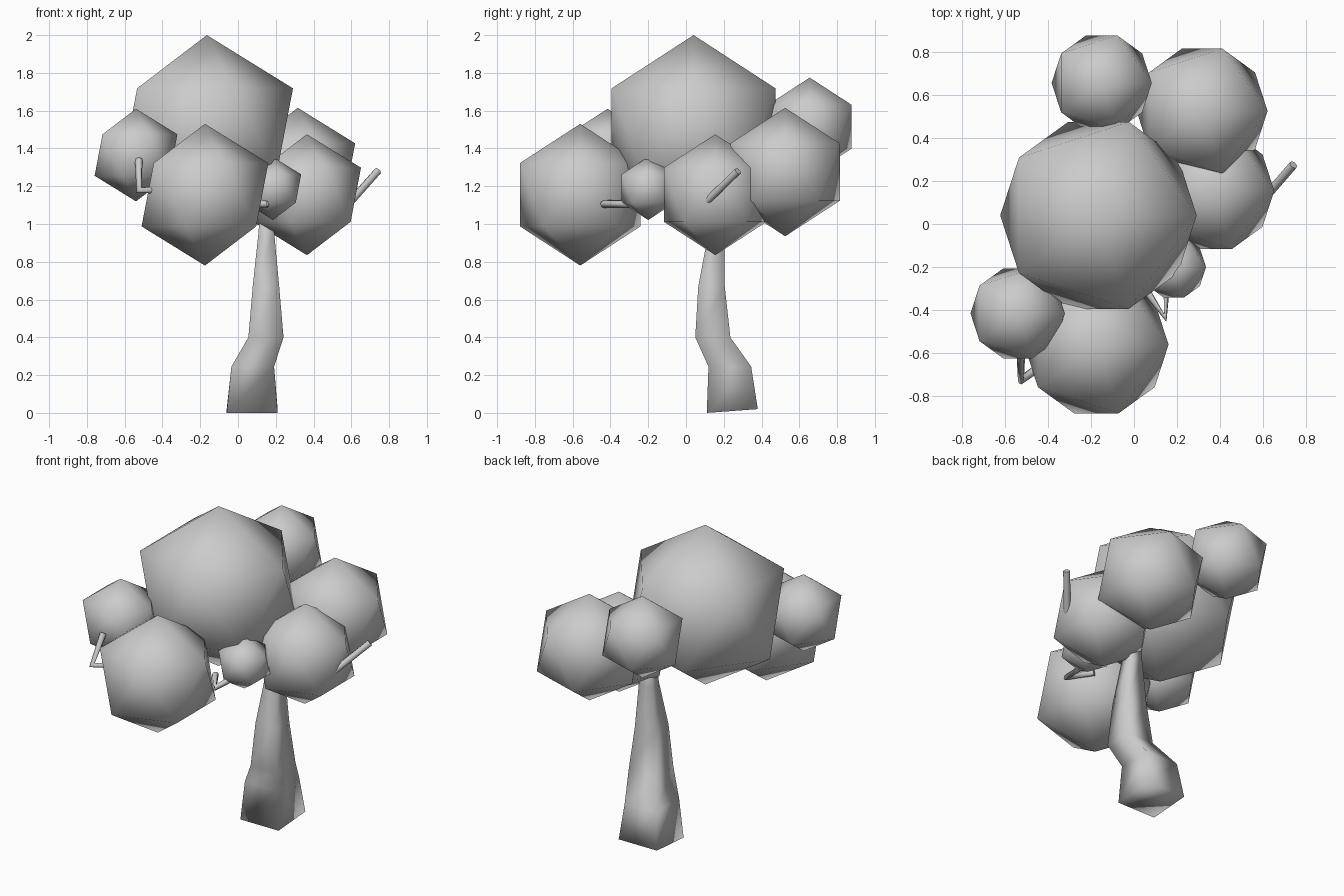
import bpy
import bmesh
from mathutils import Vector

if "Cube" in bpy.data.objects:
    bpy.data.objects.remove(bpy.data.objects["Cube"])

# One plain grey for the whole tree
grey = bpy.data.materials.new("plain_grey")
grey.use_nodes = True
colour = (0.6, 0.6, 0.6, 1)
grey.diffuse_color = colour
grey.node_tree.nodes["Principled BSDF"].inputs["Base Color"].default_value = colour


def add_mesh(name, bm):
    bmesh.ops.recalc_face_normals(bm, faces=bm.faces)
    for face in bm.faces:
        face.smooth = True
    mesh = bpy.data.meshes.new(name)
    bm.to_mesh(mesh)
    bm.free()
    mesh.materials.append(grey)
    obj = bpy.data.objects.new(name, mesh)
    bpy.context.collection.objects.link(obj)
    return obj


def foliage(name, centre, radius):
    bm = bmesh.new()
    bmesh.ops.create_icosphere(bm, subdivisions=1, radius=radius)
    add_mesh(name, bm).location = centre


def branch(name, points, radius=0.02):
    curve = bpy.data.curves.new(name, "CURVE")
    curve.dimensions = "3D"
    curve.bevel_depth = radius
    curve.bevel_resolution = 2
    curve.use_fill_caps = True
    spline = curve.splines.new("POLY")
    spline.points.add(len(points) - 1)
    for point, co in zip(spline.points, points):
        point.co = (*co, 1)
    spline.use_smooth = True
    curve.materials.append(grey)
    bpy.context.collection.objects.link(bpy.data.objects.new(name, curve))


# Leaf clumps
foliage("crown_foliage", (-0.165, 0.04, 1.49), 0.51)
foliage("front_foliage", (-0.175, -0.56, 1.155), 0.375)
foliage("front_right_foliage", (-0.54, -0.415, 1.365), 0.245)
foliage("left_foliage", (0.365, 0.155, 1.155), 0.32)
foliage("back_left_foliage", (0.316, 0.525, 1.275), 0.34)
foliage("back_foliage", (-0.15, 0.655, 1.515), 0.26)
foliage("front_left_foliage", (0.185, -0.2, 1.188), 0.167)

# Bent square trunk: centre x, centre y, height, half width x, half width y, tilt
sections = [
    (0.075, 0.245, 0.01, 0.135, 0.135, 0.01),
    (0.078, 0.232, 0.245, 0.113, 0.113, 0.0),
    (0.148, 0.142, 0.4, 0.093, 0.093, 0.0),
    (0.148, 0.135, 0.67, 0.07, 0.07, 0.0),
    (0.15, 0.16, 0.95, 0.042, 0.042, 0.0),
    (0.15, 0.17, 1.15, 0.028, 0.028, 0.0),
]
bm = bmesh.new()
rings = []
for x, y, z, w, d, tilt in sections:
    rings.append([bm.verts.new(Vector((x + sx * w, y + sy * d, z + sy * tilt)))
                  for sx, sy in ((-1, -1), (1, -1), (1, 1), (-1, 1))])
for low, high in zip(rings, rings[1:]):
    for i in range(4):
        j = (i + 1) % 4
        bm.faces.new((low[i], low[j], high[j], high[i]))
bm.faces.new(rings[0])
bm.faces.new(rings[-1])
add_mesh("trunk", bm)

# Bare twigs poking out of the leaves
branch("right_twig", [(-0.42, -0.65, 1.18), (-0.525, -0.725, 1.18), (-0.525, -0.61, 1.34)])
branch("left_twig", [(0.58, 0.09, 1.1), (0.74, 0.275, 1.28)])
branch("front_twig", [(0.05, -0.3, 1.11), (0.145, -0.435, 1.105), (0.155, -0.2, 1.105)])
